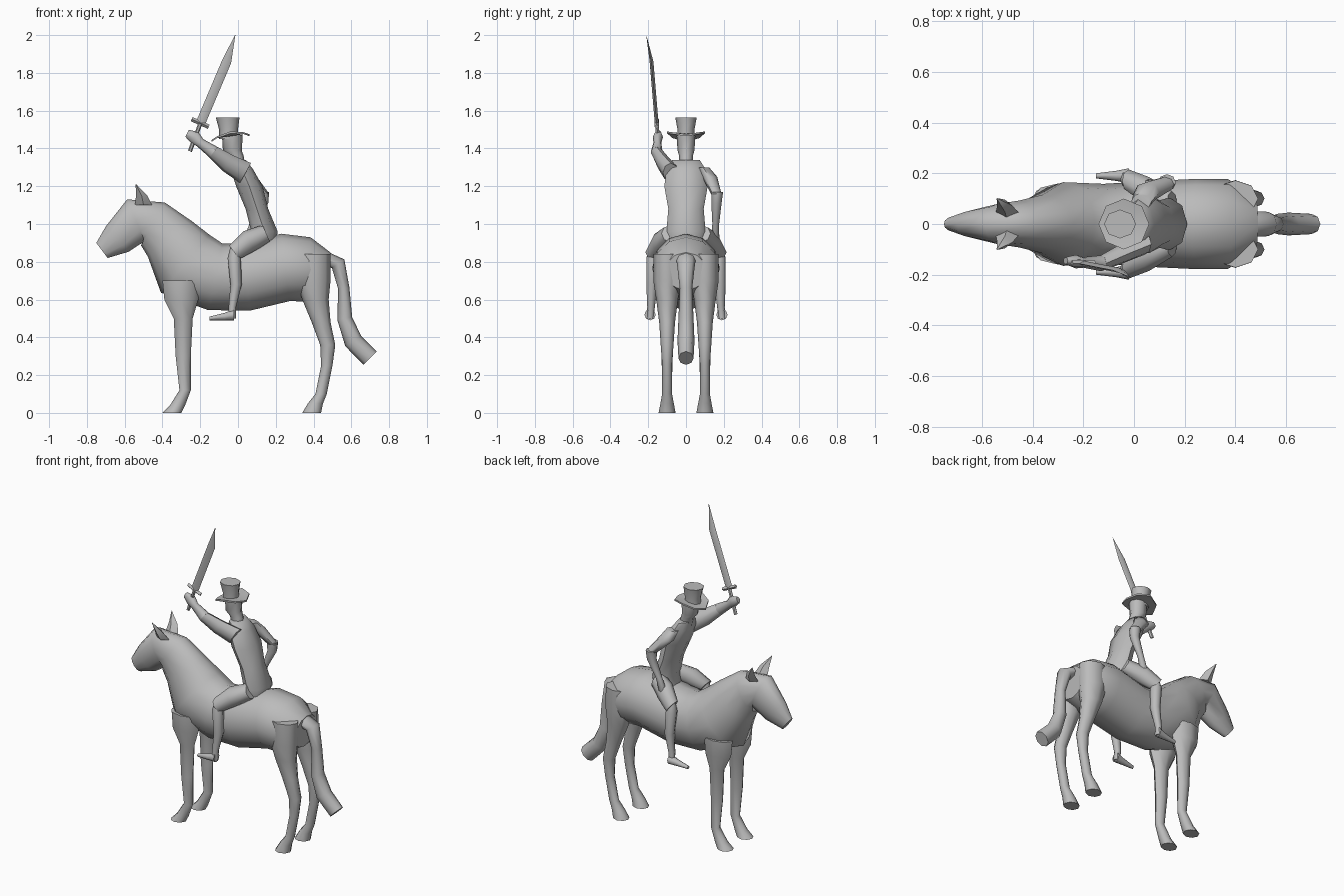
import bpy
import bmesh
from math import cos, sin, pi, radians
from mathutils import Vector

default_cube = bpy.data.objects.get("Cube")
if default_cube:
    bpy.data.objects.remove(default_cube, do_unlink=True)

LEVEL = Vector((1, 0, 0))
UPRIGHT = Vector((0, 0, 1))
HAT_TILT = Vector((1, 0, .15))

# Single matte grey for the whole statue
grey = bpy.data.materials.new("plain grey")
grey.use_nodes = True
colour = (.5, .5, .5, 1)
grey.diffuse_color = colour
grey.node_tree.nodes["Principled BSDF"].inputs["Base Color"].default_value = colour


def blend(limits, amount):
    """Linear value between a start and an end."""
    start, end = limits
    return start + (end - start) * amount


def ring_direction(path, index):
    """Unit direction in the side plane, square to the path."""
    before = path[max(index - 1, 0)]
    after = path[min(index + 1, len(path) - 1)]
    return Vector((before[1] - after[1], 0, after[0] - before[0])).normalized()


def tube(name, path, y=(0, 0), flat=(1, 1), facing=None, sides=8, curl=0):
    """Skin elliptical rings along a side-plane path of (x, z, radius).
    The centre y and the width ratio change evenly from start to end;
    the rings follow the path unless a fixed facing is given."""
    bm = bmesh.new()
    rings = []
    for index, (x, z, radius) in enumerate(path):
        amount = index / (len(path) - 1)
        centre = Vector((x, blend(y, amount), z))
        along = (facing or ring_direction(path, index)) * radius
        across = Vector((0, radius * blend(flat, amount), 0))
        ring = []
        for step in range(sides):
            angle = 2 * pi * step / sides
            point = centre + along * cos(angle) + across * sin(angle)
            point.z += curl * point.y ** 2
            ring.append(bm.verts.new(point))
        rings.append(ring)
    for lower, upper in zip(rings, rings[1:]):
        for i in range(sides):
            j = (i + 1) % sides
            bm.faces.new((lower[i], lower[j], upper[j], upper[i]))
    bm.faces.new(rings[0])
    bm.faces.new(rings[-1])
    bmesh.ops.recalc_face_normals(bm, faces=bm.faces)
    mesh = bpy.data.meshes.new(name)
    bm.to_mesh(mesh)
    bm.free()
    mesh.materials.append(grey)
    part = bpy.data.objects.new(name, mesh)
    bpy.context.collection.objects.link(part)
    bpy.ops.object.select_all(action="DESELECT")
    part.select_set(True)
    bpy.context.view_layer.objects.active = part
    bpy.ops.object.shade_smooth_by_angle(angle=radians(55))


def pair(name, path, y, **options):
    """Make the same part on both sides of the horse."""
    for prefix, side in (("right_", 1), ("left_", -1)):
        tube(prefix + name, path, y=(y[0] * side, y[1] * side), **options)


# Horse head, neck, barrel and rump in one skin
tube("horse_body", [
    (-.72, .86, .05),
    (-.64, .92, .09),
    (-.54, 1.02, .12),
    (-.45, 1, .13),
    (-.36, .92, .15),
    (-.28, .79, .2),
    (-.12, .72, .18),
    (.04, .72, .18),
    (.25, .77, .18),
    (.37, .76, .17),
    (.48, .75, .1),
], flat=(.55, 1.1), sides=12)

# Ears
pair("ear", [
    (-.5, 1.1, .045),
    (-.51, 1.15, .03),
    (-.54, 1.21, .002),
], y=(.045, .1), flat=(.6, 1), facing=LEVEL, sides=4)

# Front legs, ending in flat hooves
pair("front_leg", [
    (-.3, .7, .1),
    (-.3, .6, .09),
    (-.29, .5, .05),
    (-.29, .3, .04),
    (-.28, .12, .03),
    (-.32, .04, .04),
    (-.35, 0, .05),
], y=(.1, .1), flat=(.6, .9), facing=LEVEL)

# Hind legs, bent at the hock
pair("hind_leg", [
    (.4, .84, .09),
    (.4, .7, .09),
    (.41, .6, .07),
    (.44, .48, .05),
    (.475, .36, .04),
    (.47, .25, .03),
    (.44, .1, .03),
    (.41, .05, .04),
    (.39, 0, .05),
], y=(.1, .1), flat=(.8, .9), facing=LEVEL)

# Tail
tube("tail", [
    (.45, .82, .04),
    (.53, .79, .04),
    (.56, .66, .03),
    (.565, .5, .04),
    (.61, .38, .05),
    (.7, .29, .05),
], flat=(1.3, .8))

# Rider torso, leaning forward
tube("rider_torso", [
    (.13, .9, .07),
    (.14, .96, .07),
    (.1, 1.08, .06),
    (.06, 1.2, .07),
    (.02, 1.29, .06),
    (0, 1.34, .04),
], flat=(1.4, 1.8), facing=LEVEL)

# Rider neck and head
tube("rider_head", [
    (0, 1.3, .04),
    (-.01, 1.36, .04),
    (-.03, 1.39, .05),
    (-.03, 1.47, .055),
], flat=(.9, .9), facing=LEVEL)

# Top hat, the brim curling up at the sides
tube("hat_brim", [
    (-.04, 1.45, .1),
    (-.04, 1.46, .1),
    (-.05, 1.47, .05),
], facing=HAT_TILT, curl=3)
tube("hat_crown", [
    (-.05, 1.45, .05),
    (-.05, 1.5, .05),
    (-.055, 1.565, .063),
], flat=(.9, .9), facing=LEVEL)

# Rider legs and boots
pair("thigh", [
    (.15, .95, .05),
    (.06, .91, .06),
    (-.02, .85, .045),
], y=(.08, .17))
pair("shin", [
    (-.02, .88, .02),
    (-.02, .82, .035),
    (-.01, .68, .03),
    (-.03, .56, .02),
    (-.03, .5, .02),
], y=(.17, .19), facing=LEVEL)
pair("boot", [
    (-.15, .5, .01),
    (-.07, .51, .02),
    (-.02, .52, .03),
], y=(.19, .19), facing=UPRIGHT)

# Raised sword arm and fist
tube("sword_upper_arm", [
    (.04, 1.27, .06),
    (-.05, 1.32, .05),
    (-.13, 1.38, .035),
], y=(-.08, -.155), flat=(.7, .9))
tube("sword_forearm", [
    (-.13, 1.38, .035),
    (-.2, 1.43, .025),
    (-.23, 1.46, .035),
    (-.27, 1.48, .02),
], y=(-.155, -.145), flat=(.9, .7))

# Lowered rein arm
tube("rein_upper_arm", [
    (.03, 1.3, .04),
    (.05, 1.25, .05),
    (.13, 1.16, .035),
], y=(.09, .16), flat=(.8, .8), facing=LEVEL)
tube("rein_forearm", [
    (.13, 1.17, .035),
    (.13, 1.11, .03),
    (.08, 1, .02),
    (.055, .92, .025),
    (.04, .88, .01),
], y=(.165, .15), flat=(.9, .9), facing=LEVEL)

# Sword
tube("sword_blade", [
    (-.2, 1.53, .025),
    (-.06, 1.86, .025),
    (-.015, 2, .001),
], y=(-.155, -.21), flat=(.4, .4), sides=4)
tube("sword_guard", [
    (-.245, 1.555, .012),
    (-.155, 1.515, .012),
], y=(-.155, -.155), sides=4)
tube("sword_handle", [
    (-.2, 1.53, .011),
    (-.255, 1.385, .011),
], y=(-.155, -.14), sides=6)
